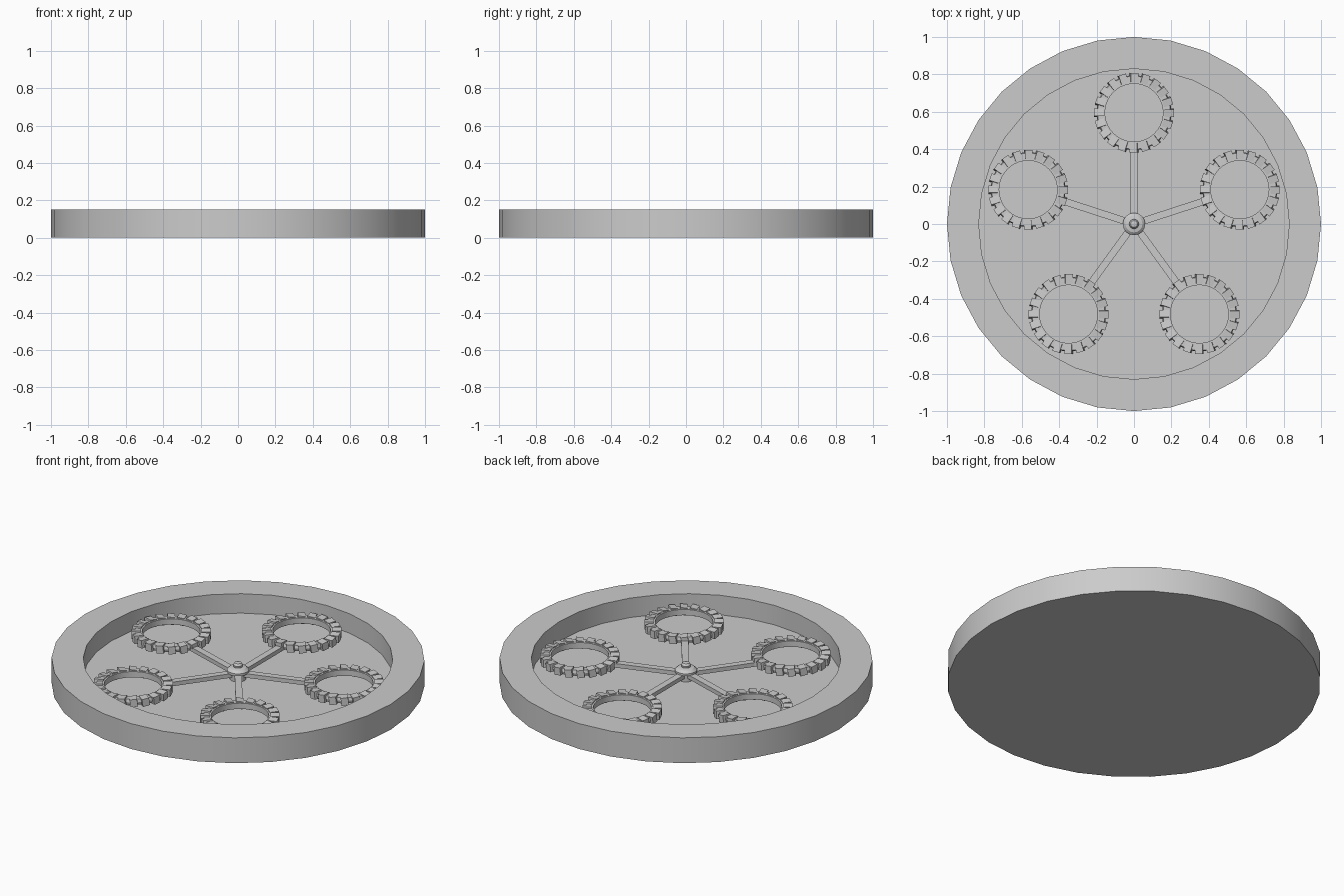
import bpy, bmesh, math
from mathutils import Matrix, Vector

if "Cube" in bpy.data.objects:
    bpy.data.objects.remove(bpy.data.objects["Cube"])


def lathe(name, profile, sides, loc=(0, 0, 0), closed=False):
    """Revolve an (r, z) profile around z; r = 0 makes a pole."""
    bm = bmesh.new()
    rings = []
    for r, z in profile:
        if r == 0:
            rings.append([bm.verts.new((0, 0, z))] * sides)
        else:
            rings.append([bm.verts.new((r * math.sin(2 * math.pi * i / sides),
                                        r * math.cos(2 * math.pi * i / sides), z))
                          for i in range(sides)])
    pairs = list(zip(rings, rings[1:]))
    if closed:
        pairs.append((rings[-1], rings[0]))
    for a, b in pairs:
        for i in range(sides):
            j = (i + 1) % sides
            bm.faces.new(list(dict.fromkeys((a[i], a[j], b[j], b[i]))))
    return finish(name, bm, loc)


def finish(name, bm, loc=(0, 0, 0)):
    bmesh.ops.recalc_face_normals(bm, faces=bm.faces)
    mesh = bpy.data.meshes.new(name)
    bm.to_mesh(mesh)
    bm.free()
    ob = bpy.data.objects.new(name, mesh)
    bpy.context.collection.objects.link(ob)
    ob.location = loc
    bpy.ops.object.select_all(action='DESELECT')
    ob.select_set(True)
    bpy.context.view_layer.objects.active = ob
    bpy.ops.object.shade_smooth_by_angle(angle=math.radians(30))
    return ob


def add_box(bm, size, matrix):
    bmesh.ops.create_cube(bm, size=1, matrix=matrix @ Matrix.Diagonal((*size, 1)))


# Round tray with a recessed floor
lathe("tray", [(0, 0), (1, 0), (1, 0.15), (0.83, 0.15), (0.83, 0.035), (0, 0.035)], 32)

# Centre post with flared cap and small round knob
lathe("hub", [(0, 0.03), (0.045, 0.03), (0.045, 0.07), (0.06, 0.076), (0.06, 0.09),
              (0.045, 0.103), (0.024, 0.107), (0.026, 0.118), (0.018, 0.13), (0, 0.135)], 16)

TEETH = 20
for k in range(5):
    ang = math.radians(90 + 72 * k)
    direction = Vector((math.cos(ang), math.sin(ang), 0))

    # Spoke from hub to ring
    bm = bmesh.new()
    add_box(bm, (0.40, 0.038, 0.024),
            Matrix.Translation(direction * 0.22 + Vector((0, 0, 0.067)))
            @ Matrix.Rotation(ang, 4, 'Z'))
    finish(f"spoke_{k + 1}", bm)

    # Plain ring body
    centre = direction * 0.595
    lathe(f"ring_{k + 1}", [(0.155, 0.06), (0.195, 0.06), (0.2, 0.077),
                            (0.195, 0.094), (0.155, 0.094)], 40, centre, closed=True)

    # Slightly skewed tread blocks around the ring
    bm = bmesh.new()
    for i in range(TEETH):
        add_box(bm, (0.05, 0.04, 0.044),
                Matrix.Rotation(2 * math.pi * i / TEETH, 4, 'Z')
                @ Matrix.Translation((0.188, 0, 0.078))
                @ Matrix.Rotation(math.radians(8), 4, 'X'))
    finish(f"ring_treads_{k + 1}", bm, centre)
